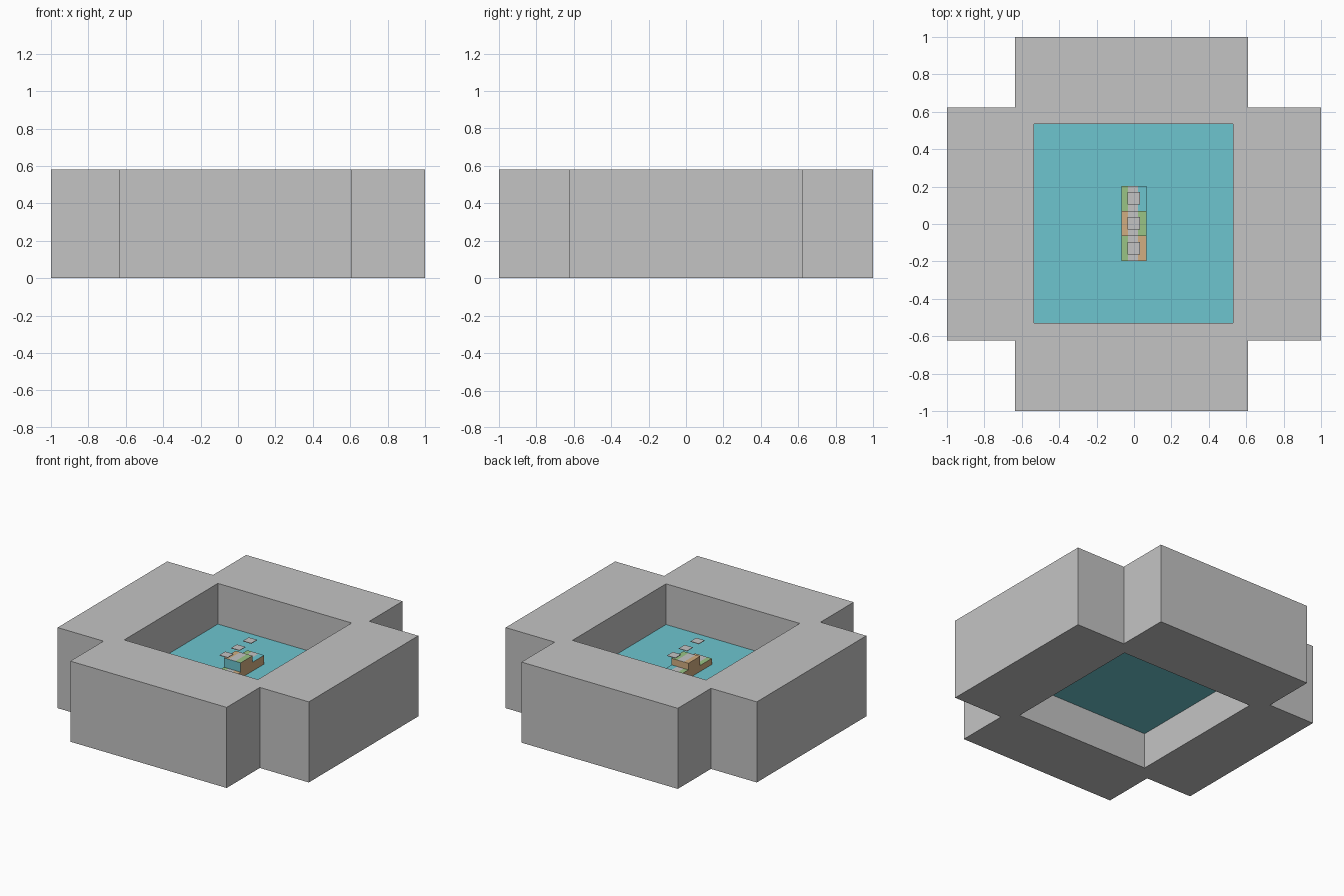
import bpy, bmesh

if "Cube" in bpy.data.objects:
    bpy.data.objects.remove(bpy.data.objects["Cube"])


def material(name, rgb):
    m = bpy.data.materials.new(name)
    m.diffuse_color = (*rgb, 1.0)
    m.use_nodes = True
    m.node_tree.nodes["Principled BSDF"].inputs["Base Color"].default_value = m.diffuse_color
    return m


GREY = material("grey", (0.55, 0.55, 0.55))
TEAL = material("teal", (0.153, 0.56, 0.624))
ORANGE = material("tan_orange", (0.64, 0.42, 0.22))
GREEN = material("soft_green", (0.32, 0.55, 0.235))


def make_object(name, bm, mats):
    me = bpy.data.meshes.new(name)
    bm.to_mesh(me)
    bm.free()
    for m in mats:
        me.materials.append(m)
    ob = bpy.data.objects.new(name, me)
    bpy.context.collection.objects.link(ob)
    return ob


def box_bmesh(x0, x1, y0, y1, z0, z1):
    bm = bmesh.new()
    bmesh.ops.create_cube(bm, size=1.0)
    for v in bm.verts:
        v.co.x = x1 if v.co.x > 0 else x0
        v.co.y = y1 if v.co.y > 0 else y0
        v.co.z = z1 if v.co.z > 0 else z0
    return bm


# Surrounding stands: cross-shaped ring with a square opening
xs = [-1, -0.635, -0.535, 0.53, 0.61, 1]
ys = [-1, -0.623, -0.53, 0.535, 0.623, 1]
bm = bmesh.new()
for i in range(5):
    for j in range(5):
        corner = i in (0, 4) and j in (0, 4)
        if corner or (i == 2 and j == 2):
            continue
        bm.faces.new([bm.verts.new((x, y, 0)) for x, y in (
            (xs[i], ys[j]), (xs[i + 1], ys[j]),
            (xs[i + 1], ys[j + 1]), (xs[i], ys[j + 1]))])
bmesh.ops.remove_doubles(bm, verts=bm.verts, dist=1e-4)
ring = make_object("surrounding_stands", bm, [GREY])
solid = ring.modifiers.new("height", 'SOLIDIFY')
solid.thickness = 0.58
solid.offset = 1

# Raised floor slab inside the opening
FLOOR = 0.287
make_object("floor_slab", box_bmesh(-0.535, 0.53, -0.53, 0.535, 0.257, FLOOR), [TEAL])

# Podium steps: (name, y0, y1, top, left strip, right strip)
steps = [
    ("podium_front_step", -0.197, -0.063, 0.33, GREEN, ORANGE),
    ("podium_middle_step", -0.063, 0.07, 0.397, ORANGE, GREEN),
    ("podium_back_step", 0.07, 0.204, 0.35, GREEN, TEAL),
]
for name, y0, y1, top, left, right in steps:
    bm = box_bmesh(-0.068, 0.066, y0, y1, FLOOR, top)
    # cut the block into three strips across x
    for cut in (-0.032, 0.022):
        bmesh.ops.bisect_plane(bm, geom=bm.verts[:] + bm.edges[:] + bm.faces[:],
                               plane_co=(cut, 0, 0), plane_no=(1, 0, 0))
    bm.normal_update()
    mats = [GREY, left, right, ORANGE, TEAL]
    for f in bm.faces:
        x = f.calc_center_median().x
        if f.normal.z > 0.5:
            f.material_index = 1 if x < -0.032 else 2 if x > 0.022 else 0
        else:
            f.material_index = 4 if f.normal.y < -0.5 else 3
    make_object(name, bm, mats)

# Small flat plates hovering over each step
for name, y in (("front", -0.13), ("middle", 0.004), ("back", 0.137)):
    make_object(name + "_hover_plate",
                box_bmesh(-0.034, 0.032, y - 0.033, y + 0.033, 0.461, 0.465), [GREY])
